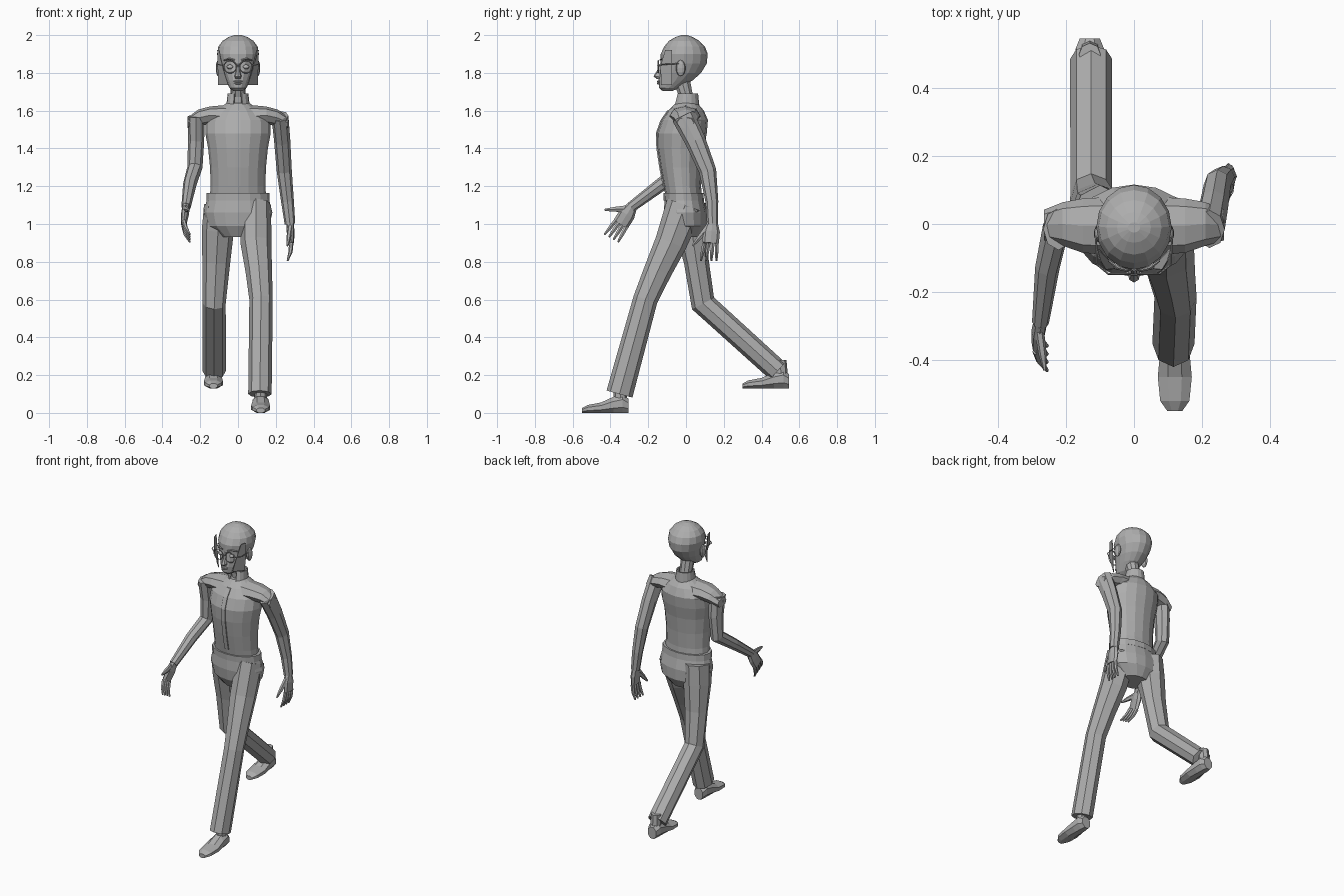
import bpy, bmesh, math
from mathutils import Vector

cube = bpy.data.objects.get("Cube")
if cube:
    bpy.data.objects.remove(cube, do_unlink=True)

grey = bpy.data.materials.new("mid grey")
grey.use_nodes = True
GREY = (0.42, 0.42, 0.42, 1)
grey.diffuse_color = GREY
grey.node_tree.nodes["Principled BSDF"].inputs["Base Color"].default_value = GREY

X, Y, Z = Vector((1, 0, 0)), Vector((0, 1, 0)), Vector((0, 0, 1))


def finish(name, bm):
    bmesh.ops.recalc_face_normals(bm, faces=bm.faces)
    mesh = bpy.data.meshes.new(name)
    bm.to_mesh(mesh)
    bm.free()
    mesh.materials.append(grey)
    obj = bpy.data.objects.new(name, mesh)
    bpy.context.collection.objects.link(obj)
    return obj


def loft(name, path, n=8, ref=X, axis=None, phase=0.0, caps=True, keep=None):
    """Skin elliptical rings (x, y, z, radius along ref, radius across)."""
    bm = bmesh.new()
    pts = [Vector(p[:3]) for p in path]
    rings = []
    for i, (c, p) in enumerate(zip(pts, path)):
        t = axis or Vector()
        if not axis:
            if i > 0:
                t = t + (c - pts[i - 1]).normalized()
            if i < len(pts) - 1:
                t = t + (pts[i + 1] - c).normalized()
            t.normalize()
        u = (ref - t * t.dot(ref)).normalized()
        v = t.cross(u)
        grow = 1 / math.cos(phase)
        ring = []
        for k in range(n):
            a = 2 * math.pi * k / n + phase
            ring.append(bm.verts.new(c + grow * (u * p[3] * math.cos(a) + v * p[4] * math.sin(a))))
        rings.append(ring)
    for a, b in zip(rings, rings[1:]):
        for k in range(n):
            j = (k + 1) % n
            bm.faces.new((a[k], a[j], b[j], b[k]))
    if caps:
        bm.faces.new(rings[0])
        bm.faces.new(rings[-1])
    if keep:
        drop = [f for f in bm.faces if not keep(f.calc_center_median())]
        bmesh.ops.delete(bm, geom=drop, context="FACES")
    return finish(name, bm)


def stack(name, rows, n=16):
    """Level rings from rows of height, front, back, half width."""
    path = [(0, (f + b) / 2, z, w, (b - f) / 2) for z, f, b, w in rows]
    return loft(name, path, n, axis=Z)


def ball(name, centre, size):
    bm = bmesh.new()
    bmesh.ops.create_uvsphere(bm, u_segments=10, v_segments=6, radius=1)
    for v in bm.verts:
        v.co = Vector([c + s * q for c, s, q in zip(centre, size, v.co)])
    return finish(name, bm)


def card(name, corners):
    bm = bmesh.new()
    bm.faces.new([bm.verts.new(c) for c in corners])
    obj = finish(name, bm)
    obj.modifiers.new("thickness", "SOLIDIFY").thickness = 0.003
    return obj


def hand(side, wrist, knuckle, tip, across, thumb):
    wrist, knuckle, tip, across = map(Vector, (wrist, knuckle, tip, across))
    mid = wrist.lerp(knuckle, 0.45)
    loft(side + "_palm", [(*wrist, .02, .028), (*mid, .021, .044), (*knuckle, .015, .044)])
    for i, label in enumerate(("little", "ring", "middle", "index")):
        off = across * (i - 1.5) * 0.022
        a, c = knuckle + off, tip + off * 1.25
        b = a.lerp(c, 0.5) + X * 0.006 * math.copysign(1, wrist.x)
        loft(f"{side}_{label}_finger", [(*a, .012, .012), (*b, .011, .011), (*c, .005, .006)], 6)
    a, c = wrist.lerp(knuckle, 0.25) + across * 0.02, Vector(thumb)
    loft(side + "_thumb", [(*a, .014, .02), (*a.lerp(c, .6), .012, .014), (*c, .005, .006)], 6)


# Torso, shirt hem and trouser seat
torso = [(1.13, -.105, .085, .15), (1.2, -.118, .08, .145), (1.3, -.137, .085, .148),
         (1.4, -.152, .095, .158), (1.48, -.155, .11, .173), (1.55, -.13, .116, .17),
         (1.6, -.095, .095, .12), (1.64, -.055, .06, .06)]
stack("shirt_body", torso)
stack("shirt_hem", [(1.125, -.118, .095, .168), (1.165, -.12, .092, .166)])
stack("trouser_seat", [(1.14, -.112, .09, .162), (1.06, -.118, .11, .182),
                       (.99, -.11, .11, .165), (.93, -.075, .075, .09)])
loft("shirt_placket", [(0, f, z, .014, .005) for z, f, b, w in torso[1:-1]], 4,
     axis=Z, phase=math.pi / 4)

# Neck and collar
loft("neck", [(0, .01, 1.6, .042, .04), (0, 0, 1.68, .04, .038), (0, -.02, 1.75, .042, .045)], 10)
collar = loft("collar", [(0, .003, 1.625, .062, .068), (0, .008, 1.69, .055, .056)], 16,
              axis=Z, caps=False, keep=lambda c: c.y > -.052)
collar.modifiers.new("thickness", "SOLIDIFY").thickness = 0.008

# Head and face
stack("head", [(1.705, -.125, -.07, .026), (1.72, -.142, -.035, .045), (1.76, -.146, .035, .064),
               (1.8, -.14, .08, .083), (1.85, -.134, .11, .1), (1.9, -.134, .115, .111),
               (1.94, -.115, .1, .104), (1.97, -.09, .07, .081), (1.99, -.055, .035, .05),
               (2, -.025, .005, .018)])
stack("nose", [(1.768, -.155, -.12, .014), (1.782, -.172, -.12, .019),
               (1.81, -.155, -.12, .011), (1.85, -.138, -.12, .009)], 8)
ball("upper_lip", (0, -.144, 1.755), (.025, .01, .006))
ball("lower_lip", (0, -.143, 1.745), (.021, .011, .007))

for side, s in (("left", 1), ("right", -1)):
    ball(side + "_eye", (s * .042, -.122, 1.832), (.02, .014, .012))
    loft(side + "_eyebrow", [(s * .018, -.137, 1.868, .004, .004), (s * .045, -.13, 1.875, .005, .005),
                             (s * .075, -.108, 1.866, .003, .003)], 4, ref=Y)
    ball(side + "_ear", (s * .105, -.028, 1.825), (.013, .026, .043))
    # Round spectacle rim and temple
    rim = [(s * .042 + .033 * math.cos(k * math.pi / 8), -.147,
            1.832 + .033 * math.sin(k * math.pi / 8), .003, .003) for k in range(17)]
    loft(side + "_spectacle_rim", rim, 4, ref=Y)
    loft(side + "_spectacle_temple", [(s * .075, -.147, 1.84, .003, .003),
                                      (s * .108, -.12, 1.845, .003, .003),
                                      (s * .113, -.02, 1.85, .003, .003)], 4, ref=Z)
    # Flat hair lock beside the face
    card(side + "_hair_lock", [(s * x, y, z) for x, y, z in
                               ((.105, -.075, 1.735), (.052, -.132, 1.735),
                                (.085, -.135, 1.84), (.1, -.11, 1.92), (.11, -.075, 1.92))])
    # Sloping shoulder of the shirt
    loft(side + "_shoulder", [(s * .06, -.005, 1.57, .085, .06), (s * .15, -.005, 1.575, .08, .047),
                              (s * .21, 0, 1.562, .064, .044), (s * .265, -.003, 1.535, .045, .03)],
         ref=Y, axis=X)
loft("spectacle_bridge", [(-.01, -.15, 1.838, .003, .003), (.01, -.15, 1.838, .003, .003)], 4, ref=Y)

# Arms: left swings back, right swings forward
loft("left_arm", [(.222, -.015, 1.57, .045, .062), (.234, .05, 1.44, .043, .055),
                  (.245, .115, 1.28, .04, .046), (.262, .137, 1.12, .034, .034),
                  (.275, .14, 1.0, .028, .029)])
loft("right_arm", [(-.222, -.015, 1.57, .045, .062), (-.222, 0, 1.44, .043, .052),
                   (-.228, -.005, 1.3, .04, .046), (-.255, -.13, 1.21, .036, .036),
                   (-.275, -.29, 1.09, .025, .028)])
hand("left", (.275, .14, 1.01), (.282, .13, .9), (.262, .12, .805), (0, -1, 0), (.262, .035, .885))
hand("right", (-.275, -.285, 1.095), (-.287, -.345, 1.0), (-.255, -.395, .925),
     (0, -.87, .49), (-.262, -.43, 1.075))

# Trouser legs in mid stride
loft("left_trouser_leg", [(.095, -.005, 1.1, .08, .1), (.095, -.08, .9, .082, .085),
                          (.11, -.15, .75, .07, .074), (.122, -.215, .6, .062, .065),
                          (.116, -.352, .1, .062, .071)])
loft("right_trouser_leg", [(-.1, .015, 1.1, .08, .1), (-.106, .03, .97, .085, .088),
                           (-.115, .055, .8, .074, .066), (-.126, .09, .58, .061, .066),
                           (-.126, .485, .222, .062, .06)])

# Shoes and ankles: y, top, half width along the sole
shoe = [(-.55, .026, .022), (-.52, .042, .043), (-.45, .055, .05), (-.385, .085, .044),
        (-.335, .1, .042), (-.305, .075, .03)]
for side, x, dy, dz in (("left", .12, 0, 0), ("right", -.13, .85, .13)):
    loft(side + "_shoe", [(x, y + dy, h / 2 + dz, w, h / 2) for y, h, w in shoe],
         axis=Y, phase=math.pi / 8)
    loft(side + "_ankle", [(x, -.345 + dy, .05 + dz, .034, .036),
                           (x, -.352 + dy, .15 + dz, .032, .034)], axis=Z)
